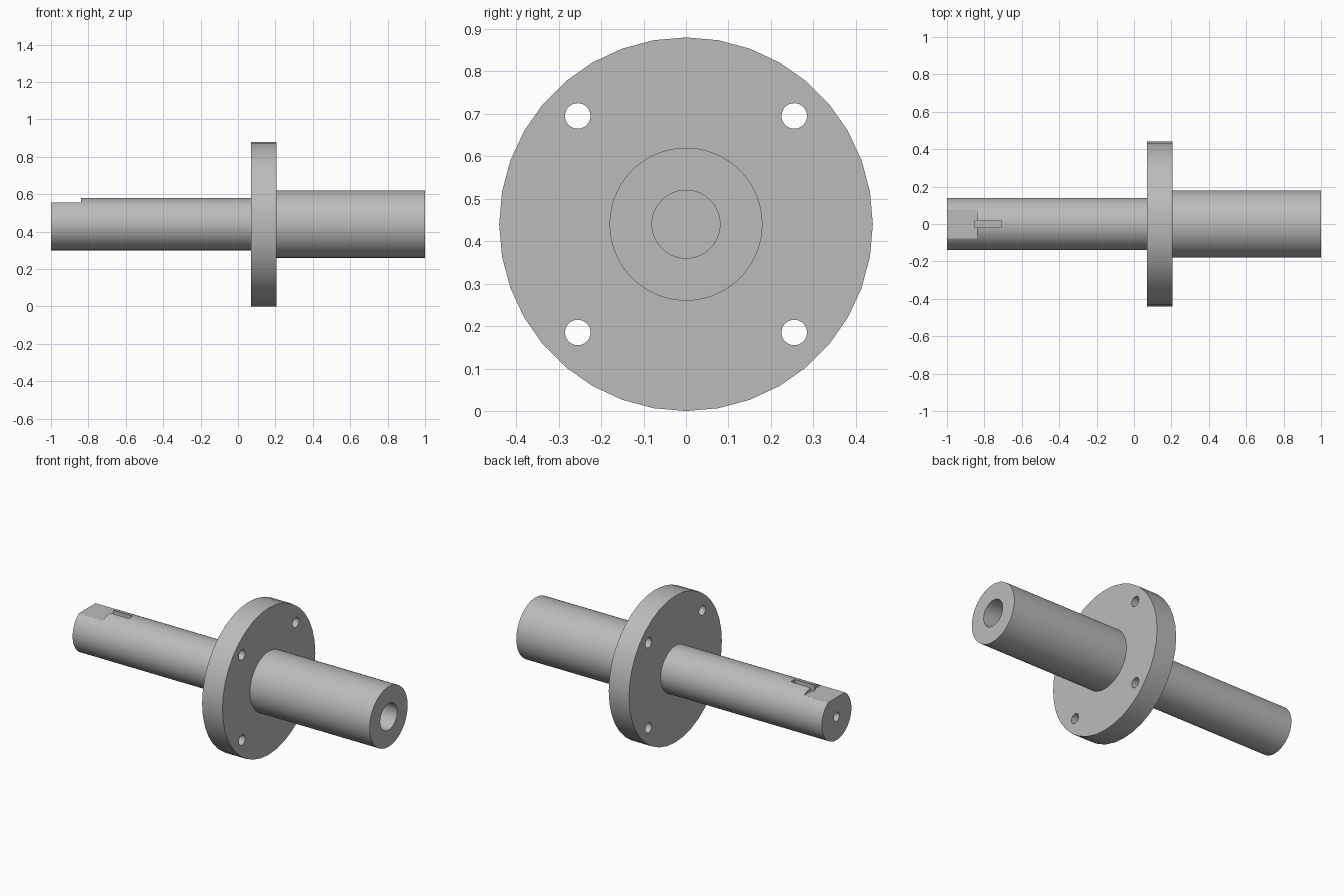
import bpy
import math

cube = bpy.data.objects.get("Cube")
if cube:
    bpy.data.objects.remove(cube, do_unlink=True)

AXIS_Z = 0.44   # height of the shaft axis

steel = bpy.data.materials.new("grey_steel")
steel.use_nodes = True
colour = (0.5, 0.5, 0.5, 1)
steel.diffuse_color = colour
steel.node_tree.nodes["Principled BSDF"].inputs["Base Color"].default_value = colour


def rod(name, x0, x1, radius, y=0, z=AXIS_Z, sides=72):
    """Cylinder lying along x."""
    bpy.ops.mesh.primitive_cylinder_add(
        vertices=sides, radius=radius, depth=x1 - x0,
        location=((x0 + x1) / 2, y, z), rotation=(0, math.pi / 2, 0))
    ob = bpy.context.object
    ob.name = name
    ob.data.materials.append(steel)
    return ob


def block(name, x0, x1, half_width, z0, z1):
    bpy.ops.mesh.primitive_cube_add(size=1, location=((x0 + x1) / 2, 0, (z0 + z1) / 2))
    ob = bpy.context.object
    ob.name = name
    ob.scale = (x1 - x0, 2 * half_width, z1 - z0)
    ob.data.materials.append(steel)
    return ob


def combine(body, tool, operation):
    """Boolean the tool into the body, then discard the tool."""
    mod = body.modifiers.new(operation.lower(), "BOOLEAN")
    mod.operation = operation
    mod.solver = "EXACT"
    mod.object = tool
    bpy.context.view_layer.objects.active = body
    bpy.ops.object.modifier_apply(modifier=mod.name)
    bpy.data.objects.remove(tool, do_unlink=True)


# Stepped shaft with its round flange
body = rod("flanged_shaft", -1, 0.14, 0.14)
combine(body, rod("thick_shaft", 0.12, 1, 0.18), "UNION")
combine(body, rod("flange", 0.07, 0.205, 0.44, sides=36), "UNION")

# Four bolt holes through the flange
for y in (-0.255, 0.255):
    for dz in (-0.255, 0.255):
        combine(body, rod("bolt_hole", 0, 0.3, 0.03, y, AXIS_Z + dz, 32), "DIFFERENCE")

# Blind bores in both ends
combine(body, rod("large_bore", 0.3, 1.1, 0.08), "DIFFERENCE")
combine(body, rod("small_bore", -1.1, -0.8, 0.027, sides=32), "DIFFERENCE")

# Flat and key slot on top of the thin end
combine(body, block("end_flat", -1.1, -0.84, 0.2, 0.556, 0.7), "DIFFERENCE")
combine(body, block("key_slot", -0.85, -0.71, 0.019, 0.545, 0.7), "DIFFERENCE")

bpy.ops.object.select_all(action="DESELECT")
body.select_set(True)
bpy.context.view_layer.objects.active = body
bpy.ops.object.transform_apply(location=False, rotation=True, scale=True)
bpy.ops.object.shade_smooth_by_angle(angle=math.radians(30))
